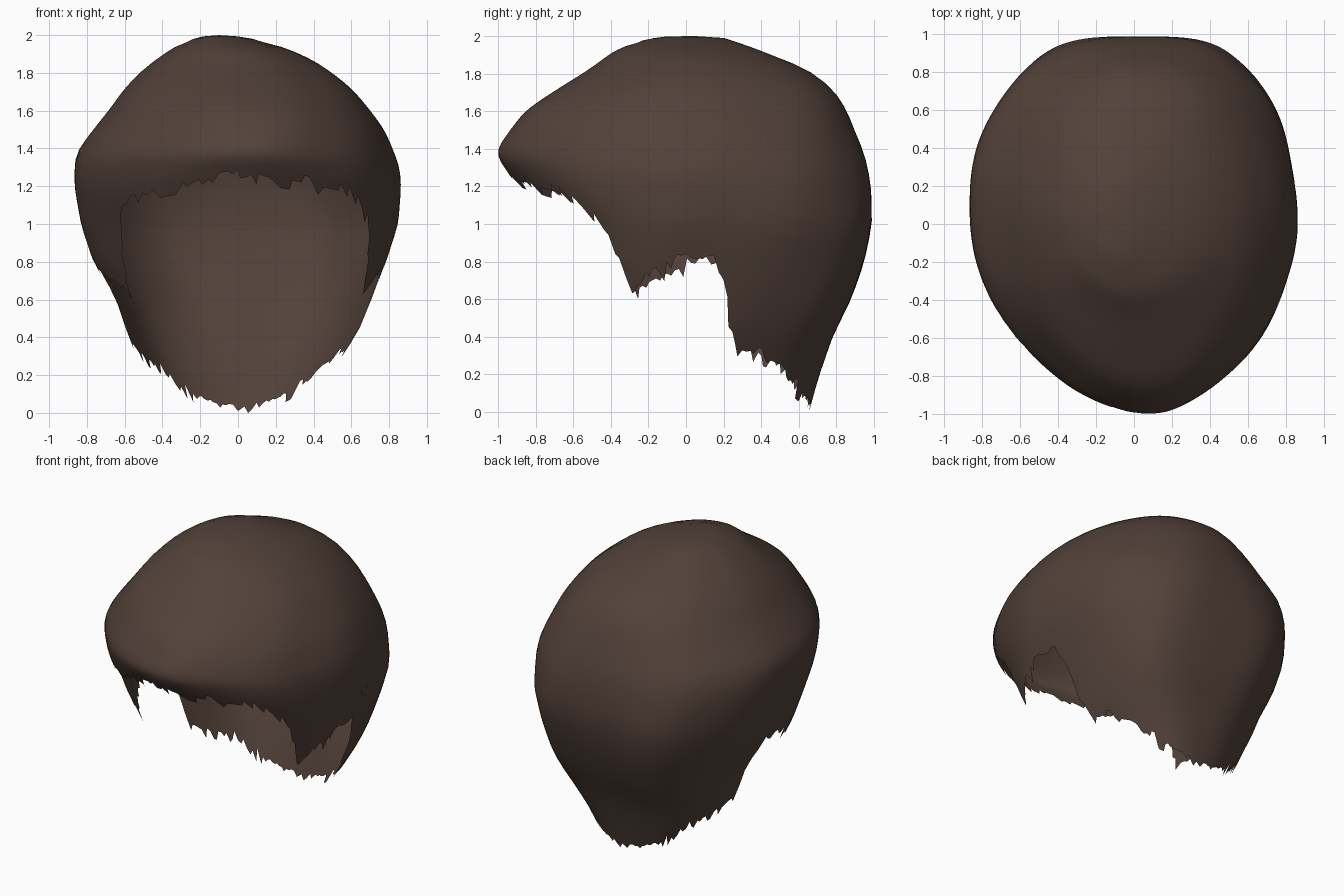
import bpy, bmesh, random
from math import sin, cos, pi, radians, degrees

random.seed(4)
if "Cube" in bpy.data.objects:
    bpy.data.objects.remove(bpy.data.objects["Cube"], do_unlink=True)

brown = bpy.data.materials.new("dark_brown_hair")
brown.use_nodes = True
colour = (0.085, 0.053, 0.041, 1)
brown.diffuse_color = colour
bsdf = brown.node_tree.nodes["Principled BSDF"]
bsdf.inputs["Base Color"].default_value = colour
bsdf.inputs["Roughness"].default_value = 0.8

# Cross-sections: height, front y, back y, right x, left x
SECTIONS = [
    (0.0, -.3, .65, -.42, .42), (.2, -.4, .71, -.52, .52), (.4, -.5, .78, -.60, .64),
    (.6, -.58, .88, -.66, .72), (.8, -.66, .95, -.76, .79), (1.0, -.72, .99, -.83, .85),
    (1.2, -.90, .98, -.87, .86), (1.3, -.97, .96, -.87, .85), (1.38, -1.02, .94, -.86, .82),
    (1.5, -.94, .89, -.77, .77), (1.61, -.85, .85, -.68, .69), (1.72, -.68, .78, -.60, .60),
    (1.83, -.50, .64, -.49, .46), (1.9, -.41, .45, -.39, .34), (1.95, -.33, .33, -.32, .2),
    (1.98, -.24, .24, -.25, .1), (2.0, -.08, .16, -.15, -.05)]

# Roundness of the back by height: 1 is an ellipse, less is squarer
BACK_POWER = [(0, .75), (.3, .65), (.5, .56), (1, .58), (1.3, .68), (1.6, .85), (1.8, 1)]

# Hairline: angle from the front, height (fringe, sideburn, ear notch, nape)
HAIRLINE = [(0, 1.27), (22, 1.22), (45, 1.15), (51, 1.0), (57, .8), (61, .65), (70, .70),
            (80, .75), (90, .79), (100, .78), (104, .6), (107, .4), (113, .33),
            (134, .25), (145, .14), (165, .06), (180, .03)]


def sample(table, key):
    """Linear lookup of a row by its first value."""
    for low, high in zip(table, table[1:]):
        if key <= high[0]:
            f = max(0, (key - low[0]) / (high[0] - low[0]))
            return [a + (b - a) * f for a, b in zip(low[1:], high[1:])]
    return list(table[-1][1:])


def section(z):
    """Slightly smoothed cross-section at a height."""
    reach = min(.04, 2 - z)
    picks = [sample(SECTIONS, z + d) for d in (-reach, 0, reach)]
    return [(a + 2 * b + c) / 4 for a, b, c in zip(*picks)]


def surface(angle, z):
    front, back, right, left = section(z)
    s, c = sin(angle), cos(angle)
    mid_x, mid_y = (right + left) / 2, .025 - .025 * s
    # Narrow fringe tip, slightly slimmer on the right; broad back
    if c > 0:
        power = 1 + (.25 - .1 * s) * max(0, 1 - abs(z - 1.4) / .3)
    else:
        power = sample(BACK_POWER, z)[0] + (.08 if s < 0 else 0)
    x = mid_x + (left - right) / 2 * abs(s) ** power * (1 if s > 0 else -1)
    y = mid_y - c * ((mid_y - front) if c > 0 else (back - mid_y))
    # Off-centre fringe tip and soft waves in the hair
    x += .06 * max(0, c) ** 2 * min(1, (2 - z) * 2)
    wave = 1 + .005 * sin(5 * angle + 4 * z) + .004 * sin(9 * angle - 5 * z)
    return (x * wave, mid_y + (y - mid_y) * wave, z)


# Hair shell: columns run from the crown to a ragged hairline
COLUMNS, ROWS = 200, 28
bm = bmesh.new()
crown = bm.verts.new((-.1, .04, 2.0))
grid = []
for i in range(COLUMNS):
    angle = 2 * pi * i / COLUMNS
    turn = degrees(angle)
    edge = sample(HAIRLINE, min(turn, 360 - turn))[0]
    if 84 < turn < 102:
        edge += .05
    if turn > 345:
        edge += .03
    tip = max(0, edge + random.choice((-.05, -.02, 0, 0, 0, .01, .04)))
    column = []
    for j in range(1, ROWS + 1):
        t = j / ROWS
        z = 2 - (2 - edge) * (1 - cos(t * pi / 2)) ** .8
        if j == ROWS:
            z = tip
        elif z < tip + .03:
            z = max(z, tip + .01 * (ROWS - j))
        column.append(bm.verts.new(surface(angle, z)))
    grid.append(column)
for i in range(COLUMNS):
    a, b = grid[i], grid[(i + 1) % COLUMNS]
    bm.faces.new((crown, a[0], b[0]))
    for j in range(ROWS - 1):
        bm.faces.new((a[j], a[j + 1], b[j + 1], b[j]))
bmesh.ops.recalc_face_normals(bm, faces=bm.faces)
if sum(f.normal.z for f in bm.faces if crown in f.verts) < 0:
    bmesh.ops.reverse_faces(bm, faces=bm.faces)

mesh = bpy.data.meshes.new("hair_shell")
bm.to_mesh(mesh)
bm.free()
mesh.materials.append(brown)
hair = bpy.data.objects.new("hair_shell", mesh)
bpy.context.collection.objects.link(hair)
bpy.context.view_layer.objects.active = hair
hair.select_set(True)
bpy.ops.object.shade_smooth_by_angle(angle=radians(50))
